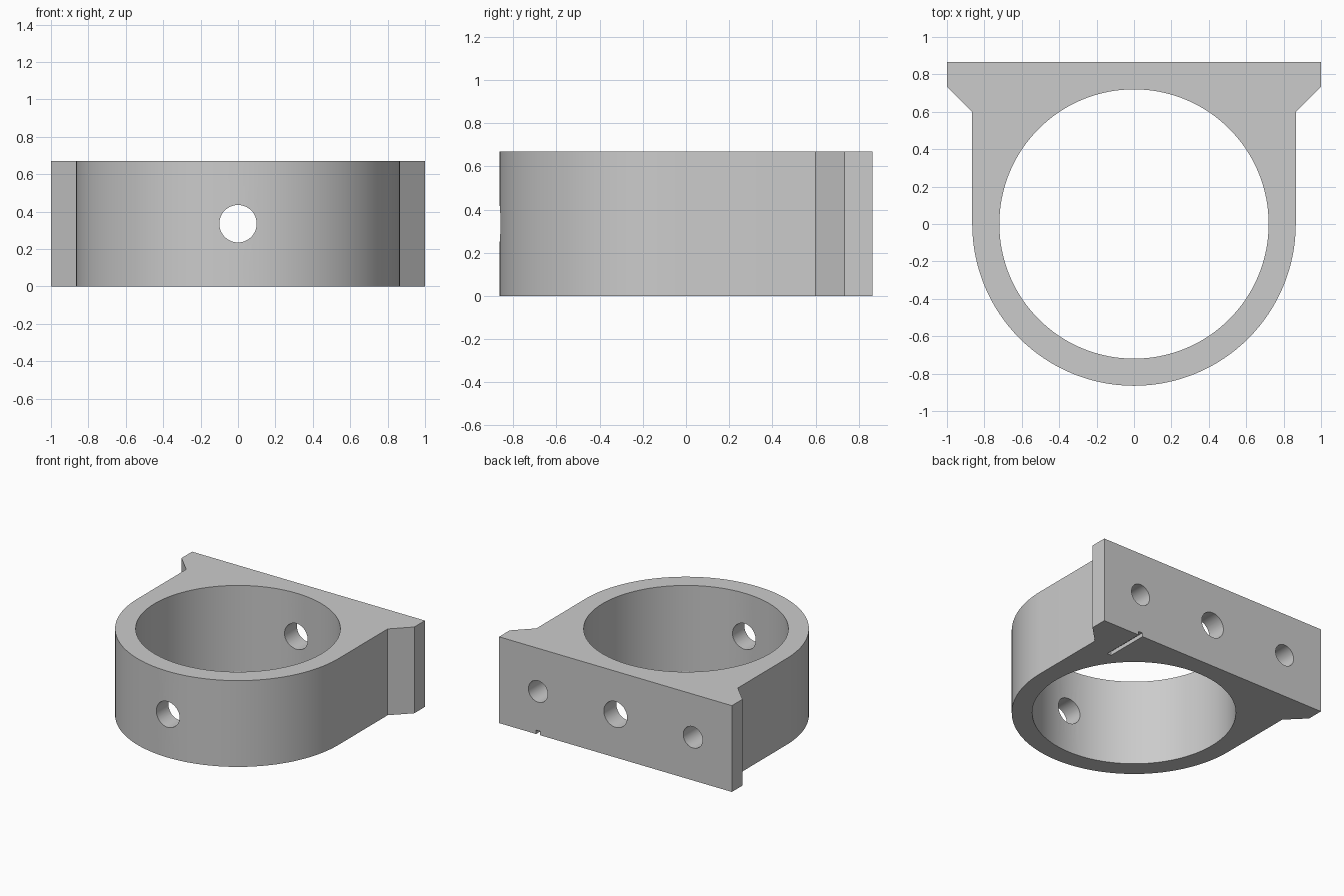
import bpy, bmesh, math
from mathutils import Matrix

cube = bpy.data.objects.get("Cube")
if cube:
    bpy.data.objects.remove(cube, do_unlink=True)

HEIGHT = 0.67
MID = HEIGHT / 2
OUTER, BORE = 0.865, 0.72
BACK = 0.865

grey = bpy.data.materials.new("plain_grey")
grey.use_nodes = True
colour = (0.6, 0.6, 0.6, 1)
grey.diffuse_color = colour
grey.node_tree.nodes["Principled BSDF"].inputs["Base Color"].default_value = colour


def add_object(name, bm):
    bmesh.ops.recalc_face_normals(bm, faces=bm.faces)
    mesh = bpy.data.meshes.new(name)
    bm.to_mesh(mesh)
    bm.free()
    mesh.materials.append(grey)
    obj = bpy.data.objects.new(name, mesh)
    bpy.context.collection.objects.link(obj)
    return obj


def extrude_profile(name, points, height):
    bm = bmesh.new()
    face = bm.faces.new([bm.verts.new((x, y, 0)) for x, y in points])
    new = bmesh.ops.extrude_face_region(bm, geom=[face])["geom"]
    verts = [v for v in new if isinstance(v, bmesh.types.BMVert)]
    bmesh.ops.translate(bm, verts=verts, vec=(0, 0, height))
    return add_object(name, bm)


def cylinder(name, radius, depth, matrix, sides):
    bm = bmesh.new()
    bmesh.ops.create_cone(bm, cap_ends=True, segments=sides, radius1=radius,
                          radius2=radius, depth=depth, matrix=matrix)
    return add_object(name, bm)


def hole_along_y(name, radius, x, y_start, y_end):
    place = Matrix.Translation((x, (y_start + y_end) / 2, MID))
    return cylinder(name, radius, y_end - y_start,
                    place @ Matrix.Rotation(math.pi / 2, 4, "X"), 48)


def cut(target, cutter):
    cutter.hide_render = True
    mod = target.modifiers.new(cutter.name, "BOOLEAN")
    mod.operation = "DIFFERENCE"
    mod.solver = "EXACT"
    mod.object = cutter
    bpy.context.view_layer.objects.active = target
    bpy.ops.object.modifier_apply(modifier=mod.name)
    bpy.data.objects.remove(cutter, do_unlink=True)


# Collar outline: flanged back plate, chamfers, straight sides, round front
flange = [(OUTER, 0.60), (1, 0.735), (1, BACK)]
steps = 64
arc = [(-OUTER * math.cos(math.pi * i / steps), -OUTER * math.sin(math.pi * i / steps))
       for i in range(steps + 1)]
outline = arc + flange + [(-x, y) for x, y in reversed(flange)]
collar = extrude_profile("clamp_collar", outline, HEIGHT)

# Main bore
cut(collar, cylinder("bore", BORE, 1, Matrix.Translation((0, 0, MID)), 128))

# Centre hole through front and back walls
cut(collar, hole_along_y("centre_hole", 0.1, 0, -1, 1))

# Blind screw holes in the back flange
for side in (-1, 1):
    cut(collar, hole_along_y("screw_hole", 0.083, side * 0.665, 0.52, 1))

# Shallow depth groove underneath the left screw hole
bm = bmesh.new()
bmesh.ops.create_cube(bm, size=1, matrix=Matrix.Translation((0.665, 0.71, 0))
                      @ Matrix.Diagonal((0.035, 0.38, 0.06, 1)))
cut(collar, add_object("depth_groove", bm))

# Smooth round walls with crisp edges
bpy.ops.object.select_all(action="DESELECT")
collar.select_set(True)
bpy.context.view_layer.objects.active = collar
bpy.ops.object.shade_smooth_by_angle(angle=math.radians(25))
